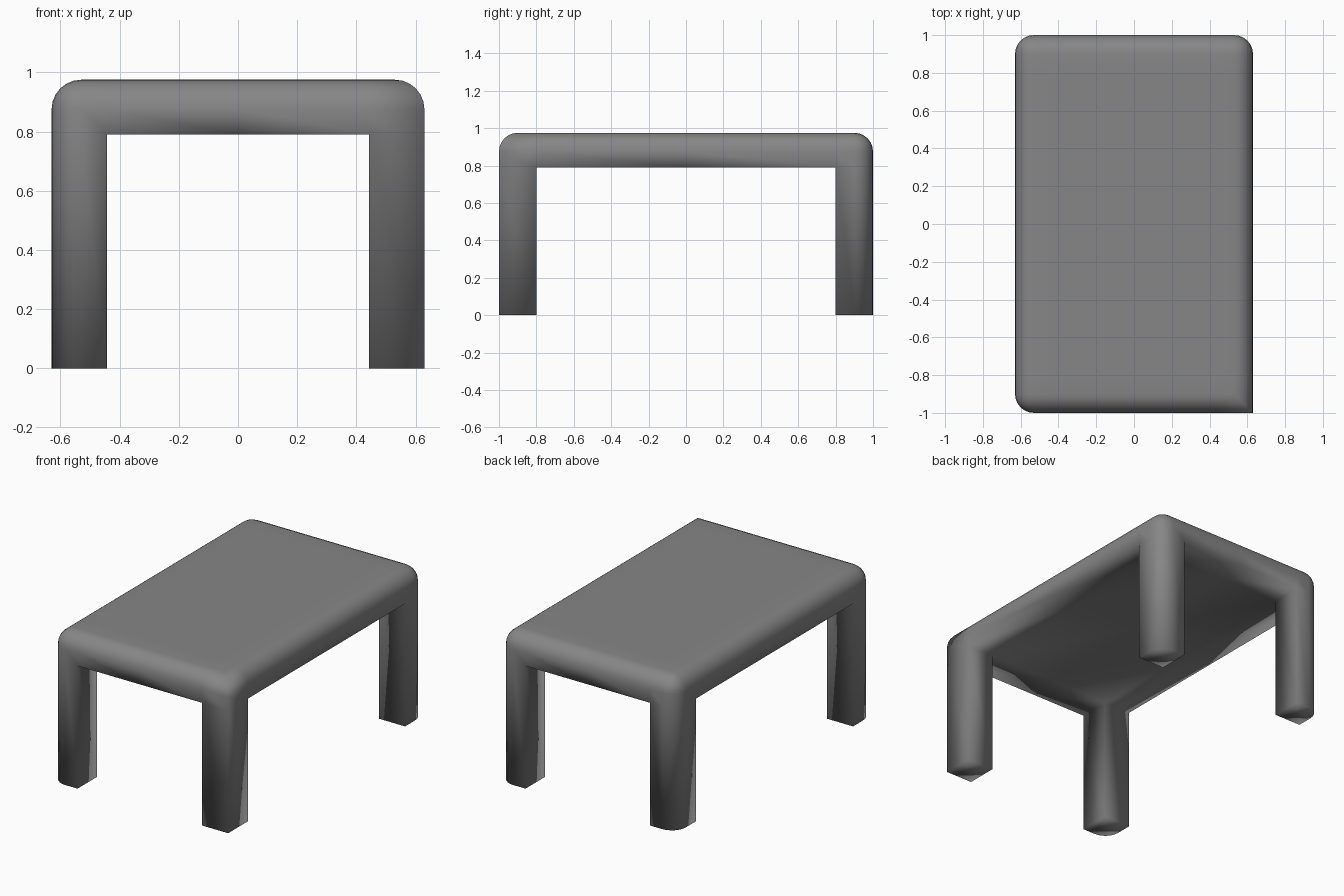
import bpy, bmesh
from mathutils import Vector

if "Cube" in bpy.data.objects:
    bpy.data.objects.remove(bpy.data.objects["Cube"])

HX, HY, TOP, UNDER = 0.63, 1.0, 0.975, 0.79
INX, INY, RADIUS = 0.443, 0.80, 0.10

bm = bmesh.new()

# Tabletop slab
bmesh.ops.create_cube(bm, size=1)
for v in bm.verts:
    v.co = Vector((v.co.x * 2 * HX, v.co.y * 2 * HY, TOP if v.co.z > 0 else UNDER))

# Cuts that mark out the leg corners and the centre lines
for axis, d in ((Vector((1, 0, 0)), INX), (Vector((0, 1, 0)), INY)):
    for s in (-1, 0, 1):
        bmesh.ops.bisect_plane(bm, geom=bm.verts[:] + bm.edges[:] + bm.faces[:],
                               plane_co=axis * d * s, plane_no=axis)

# Four legs extruded from the underside
feet = []
for f in bm.faces:
    c = f.calc_center_median()
    if f.normal.z < -0.9 and abs(c.x) > INX and abs(c.y) > INY:
        feet.append(f)
for f in bmesh.ops.extrude_discrete_faces(bm, faces=feet)["faces"]:
    for v in f.verts:
        v.co.z = 0


# Rounded top rim and outer leg corners; the front right leg stays square
def is_rounded(e):
    a, b = (v.co for v in e.verts)

    def both(i, val):
        return abs(a[i] - val) < 1e-4 and abs(b[i] - val) < 1e-4

    on_x = both(0, HX) or both(0, -HX)
    on_y = both(1, HY) or both(1, -HY)
    rim = both(2, TOP) and (on_x or on_y)
    corner = on_x and on_y and not (both(0, HX) and both(1, -HY))
    return rim or corner


bmesh.ops.bevel(bm, geom=[e for e in bm.edges if is_rounded(e)], offset=RADIUS,
                offset_type='OFFSET', segments=6, profile=0.5, affect='EDGES',
                clamp_overlap=False)
bmesh.ops.recalc_face_normals(bm, faces=bm.faces[:])
for f in bm.faces:
    f.smooth = True

mesh = bpy.data.meshes.new("table")
bm.to_mesh(mesh)
bm.free()
table = bpy.data.objects.new("table", mesh)
bpy.context.collection.objects.link(table)

# Dark grey finish
mat = bpy.data.materials.new("dark_grey")
mat.diffuse_color = (0.24, 0.24, 0.24, 1)
mat.use_nodes = True
mat.node_tree.nodes["Principled BSDF"].inputs["Base Color"].default_value = mat.diffuse_color
mesh.materials.append(mat)
